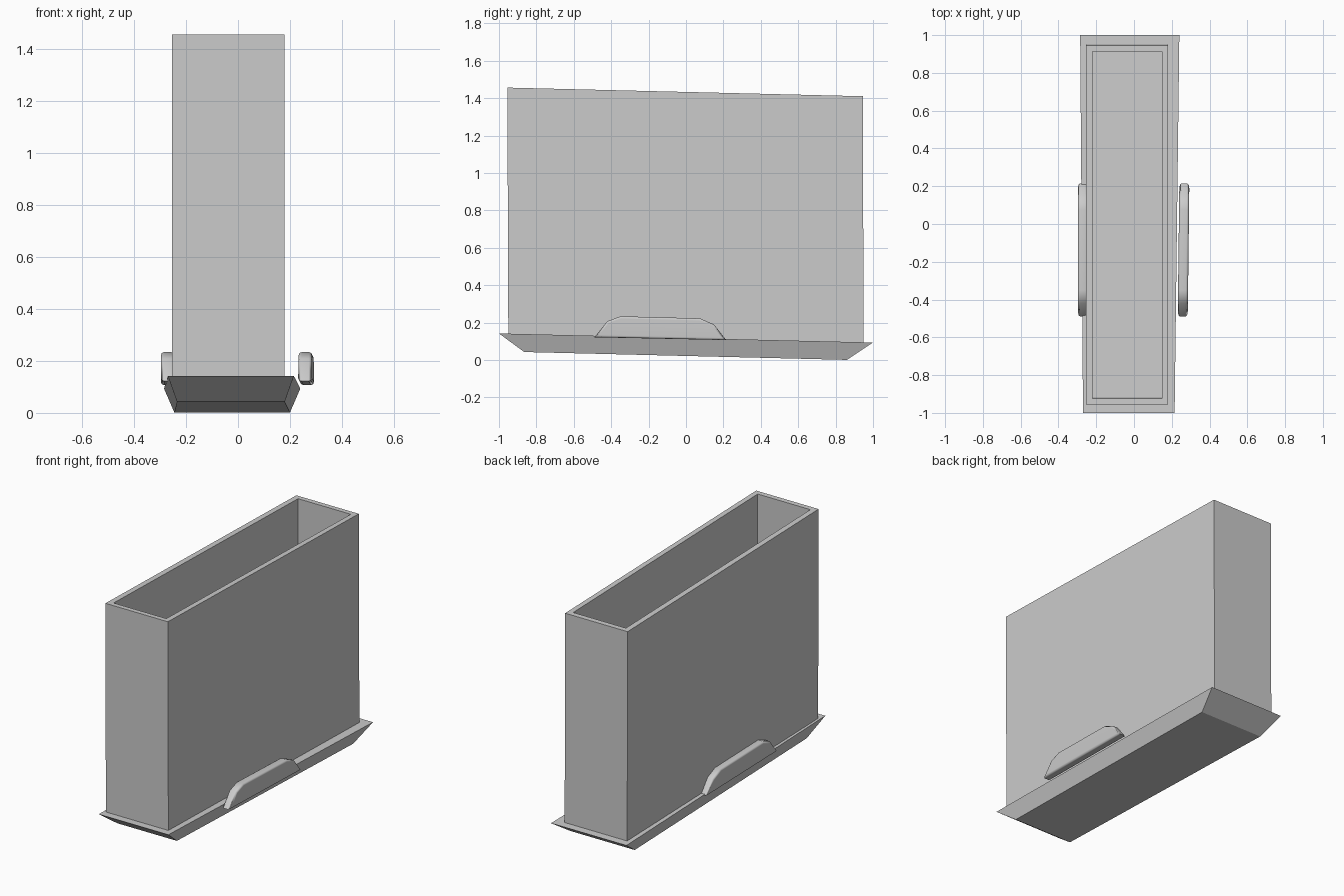
import bpy, bmesh, math

cube = bpy.data.objects.get("Cube")
if cube:
    bpy.data.objects.remove(cube, do_unlink=True)

grey = bpy.data.materials.new("plain grey")
grey.use_nodes = True
grey.diffuse_color = (0.6, 0.6, 0.6, 1)
grey.node_tree.nodes["Principled BSDF"].inputs["Base Color"].default_value = (0.6, 0.6, 0.6, 1)

SLOPE = -0.0243  # everything leans down slightly toward the back


def make_object(name, bm):
    bmesh.ops.recalc_face_normals(bm, faces=bm.faces[:])
    mesh = bpy.data.meshes.new(name)
    bm.to_mesh(mesh)
    bm.free()
    mesh.materials.append(grey)
    obj = bpy.data.objects.new(name, mesh)
    bpy.context.collection.objects.link(obj)
    return obj


def ring(front, back, z):
    """Four corners from (y, x_right, x_left) at each end, on a sloping plane."""
    (yf, a, b), (yb, c, d) = front, back
    return [(x, y, z + SLOPE * y) for x, y in ((a, yf), (b, yf), (d, yb), (c, yb))]


def loft(name, rings):
    """Join successive rings with side faces and cap both ends."""
    bm = bmesh.new()
    loops = [[bm.verts.new(p) for p in r] for r in rings]
    for low, high in zip(loops, loops[1:]):
        for i in range(len(low)):
            j = (i + 1) % len(low)
            bm.faces.new((low[i], low[j], high[j], high[i]))
    bm.faces.new(loops[0])
    bm.faces.new(loops[-1])
    return make_object(name, bm)


# Flared tray under the box
loft("flared_base", [
    ring((-0.865, -0.235, 0.18), (0.86, -0.245, 0.20), 0.022),
    ring((-1.0, -0.27, 0.215), (1.0, -0.285, 0.24), 0.118),
])

# Tall open box with a floor inside
loft("open_box", [
    ring((-0.95, -0.255, 0.18), (0.95, -0.255, 0.18), 0.11),
    ring((-0.955, -0.255, 0.18), (0.945, -0.255, 0.18), 1.4335),
    ring((-0.923, -0.22, 0.147), (0.912, -0.22, 0.147), 1.4335),
    ring((-0.918, -0.22, 0.147), (0.918, -0.22, 0.147), 0.125),
])

# Rounded side tabs
TAB = [(-0.49, 0.122), (0.215, 0.107), (0.15, 0.19), (0.075, 0.223),
       (-0.35, 0.234), (-0.42, 0.208)]


def side_tab(name, inner, outer, skew):
    bm = bmesh.new()
    sides = [[bm.verts.new((x + skew * (y - 0.21), y, z)) for y, z in TAB]
             for x in (inner, outer)]
    for i in range(len(TAB)):
        j = (i + 1) % len(TAB)
        bm.faces.new((sides[0][i], sides[0][j], sides[1][j], sides[1][i]))
    for s in sides:
        bm.faces.new(s)
    # Round the rims and the long lower edges
    rims = [e for e in bm.edges if (e.verts[0] in sides[0]) == (e.verts[1] in sides[0])]
    bmesh.ops.bevel(bm, geom=rims, offset=0.012, segments=2, profile=0.5, affect='EDGES')
    obj = make_object(name, bm)
    bpy.ops.object.select_all(action='DESELECT')
    obj.select_set(True)
    bpy.context.view_layer.objects.active = obj
    bpy.ops.object.shade_smooth_by_angle(angle=math.radians(50))
    weighted = obj.modifiers.new("even_shading", 'WEIGHTED_NORMAL')
    weighted.keep_sharp = True


side_tab("left_tab", 0.24, 0.293, 0.012)
side_tab("right_tab", -0.245, -0.297, 0.0)
